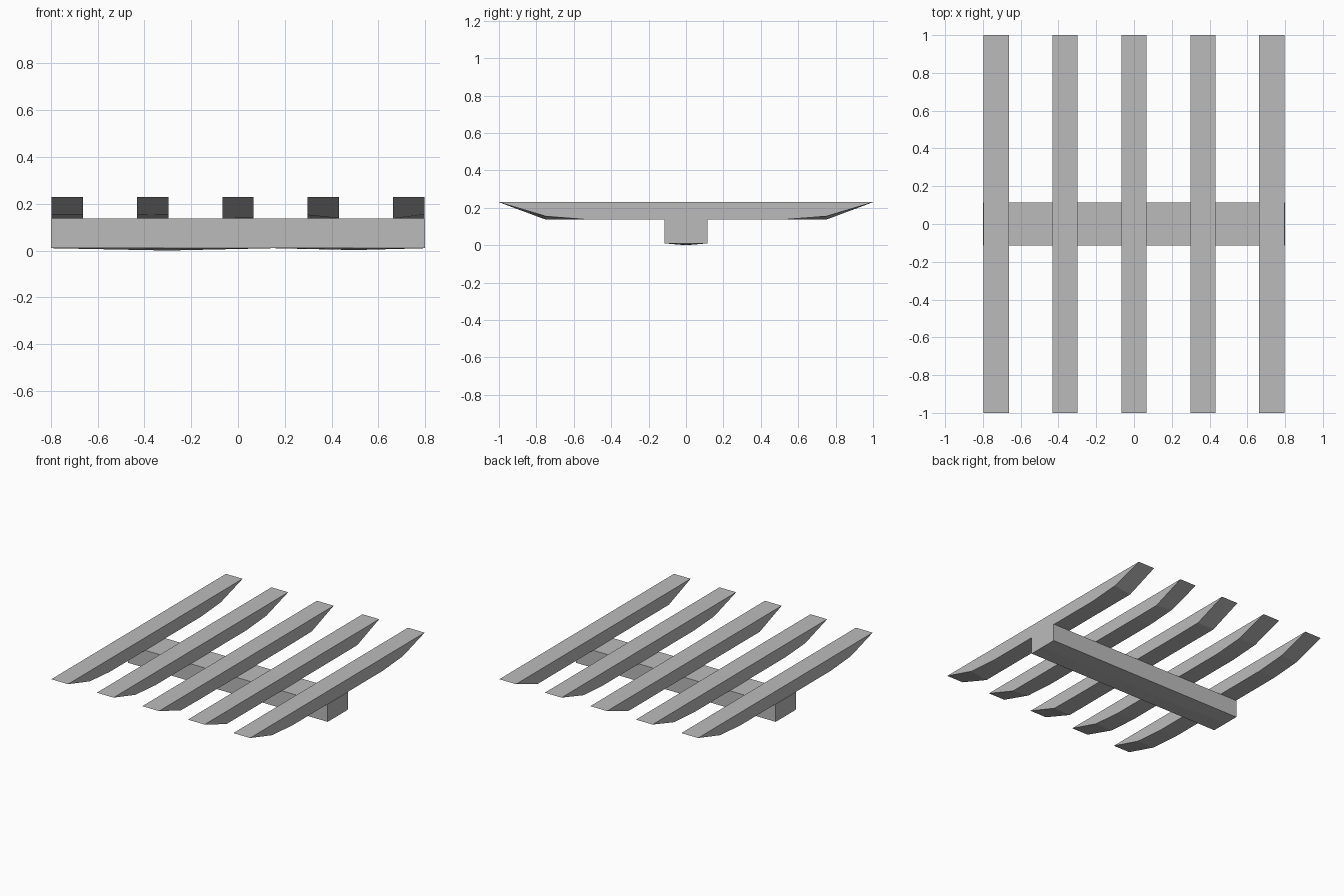
import bpy

cube = bpy.data.objects.get("Cube")
if cube:
    bpy.data.objects.remove(cube, do_unlink=True)

grey = bpy.data.materials.new("weathered_grey")
grey.use_nodes = True
colour = (0.5, 0.5, 0.5, 1)
grey.diffuse_color = colour
grey.node_tree.nodes["Principled BSDF"].inputs["Base Color"].default_value = colour


def loft(name, sections):
    """Join matching cross-section loops and cap both ends."""
    n = len(sections[0])
    verts = [p for s in sections for p in s]
    faces = [tuple(range(n)), tuple(reversed(range(len(verts) - n, len(verts))))]
    for k in range(len(sections) - 1):
        for i in range(n):
            j = (i + 1) % n
            faces.append((k * n + j, k * n + i, (k + 1) * n + i, (k + 1) * n + j))
    mesh = bpy.data.meshes.new(name)
    mesh.from_pydata(verts, [], faces)
    mesh.materials.append(grey)
    obj = bpy.data.objects.new(name, mesh)
    bpy.context.collection.objects.link(obj)
    return obj


def slat_profile(x, bend):
    """Side outline of a slat with upswept ends, bend is the height of the knee."""
    half = [(1, 0.23), (0.75, bend), (0.52, 0.137)]
    pts = half + [(-y, z) for y, z in reversed(half)]
    return [(x, y, z) for y, z in pts]


# Five slats, with slightly uneven hand-cut knees
knees = [(0.155, 0.155), (0.152, 0.155), (0.137, 0.14), (0.152, 0.138), (0.137, 0.155)]
for i, (left, right) in enumerate(knees):
    x = (i - 2) * 0.365
    loft(f"slat_{i + 1}", [slat_profile(x - 0.067, left), slat_profile(x + 0.067, right)])

# Cross beam under the slats, with a slightly uneven underside
stations = [(-0.8, 0.01), (-0.3, 0.0), (0.15, 0.012), (0.5, 0.002), (0.8, 0.01)]
loft("cross_beam", [[(x, -0.115, 0.01), (x, 0, z), (x, 0.115, 0.01),
                     (x, 0.115, 0.137), (x, -0.115, 0.137)] for x, z in stations])
